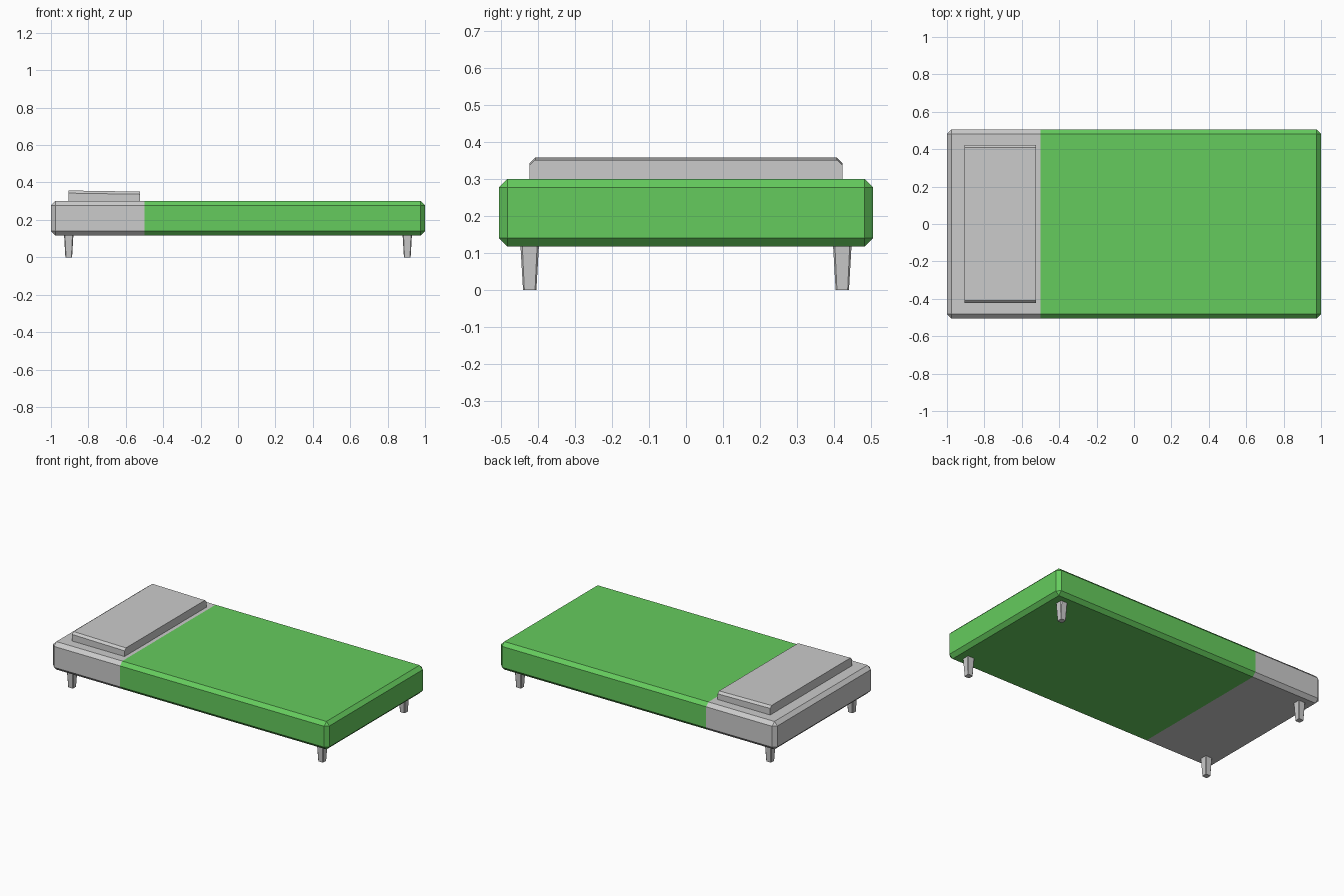
import bpy, bmesh
from mathutils import Matrix, Vector

if "Cube" in bpy.data.objects:
    bpy.data.objects.remove(bpy.data.objects["Cube"])


def box(x0, x1, y0, y1, z0, z1):
    bm = bmesh.new()
    bmesh.ops.create_cube(bm, size=1)
    bm.transform(Matrix.Translation(((x0 + x1) / 2, (y0 + y1) / 2, (z0 + z1) / 2))
                 @ Matrix.Diagonal((x1 - x0, y1 - y0, z1 - z0, 1)))
    return bm


def bevel(bm, edges, width):
    bmesh.ops.bevel(bm, geom=edges, offset=width, segments=1,
                    affect='EDGES', profile=0.5)


def finish(bm, name, mat=None):
    me = bpy.data.meshes.new(name)
    bm.to_mesh(me)
    bm.free()
    ob = bpy.data.objects.new(name, me)
    bpy.context.collection.objects.link(ob)
    if mat:
        me.materials.append(mat)
    return ob


green = bpy.data.materials.new("green_fabric")
green.diffuse_color = (0.13, 0.6, 0.11, 1)
green.use_nodes = True
green.node_tree.nodes["Principled BSDF"].inputs["Base Color"].default_value = green.diffuse_color

# Chamfered bed body, divided into bare mattress and blanket-covered part
SPLIT = -0.5
for name, mat, head in (("mattress_head", None, True), ("blanket", green, False)):
    bm = box(-1, 1, -0.505, 0.505, 0.117, 0.30)
    bevel(bm, bm.edges[:], 0.023)
    bmesh.ops.bisect_plane(bm, geom=bm.verts[:] + bm.edges[:] + bm.faces[:],
                           plane_co=(SPLIT, 0, 0), plane_no=(1, 0, 0),
                           clear_outer=head, clear_inner=not head)
    finish(bm, name, mat)

# Pillow: chamfered short top edges, top sloping slightly towards the foot
bm = box(-0.905, -0.525, -0.422, 0.422, 0.295, 0.357)
ends = [e for e in bm.edges
        if all(v.co.z > 0.35 for v in e.verts)
        and abs(e.verts[0].co.y - e.verts[1].co.y) < 0.01]
bevel(bm, ends, 0.014)
for v in bm.verts:
    if v.co.z > 0.33 and v.co.x > -0.6:
        v.co.z -= 0.006
finish(bm, "pillow")

# Four tapered square legs
for sx, xn in ((-1, "head"), (1, "foot")):
    for sy, yn in ((-1, "front"), (1, "back")):
        bm = box(-0.025, 0.025, -0.025, 0.025, 0, 0.12)
        upright = [e for e in bm.edges
                   if abs(e.verts[0].co.z - e.verts[1].co.z) > 0.1]
        bevel(bm, upright, 0.005)
        for v in bm.verts:
            if v.co.z < 0.01:
                v.co.x *= 0.72
                v.co.y *= 0.72
            v.co += Vector((sx * 0.905, sy * 0.422, 0))
        finish(bm, f"leg_{xn}_{yn}")
